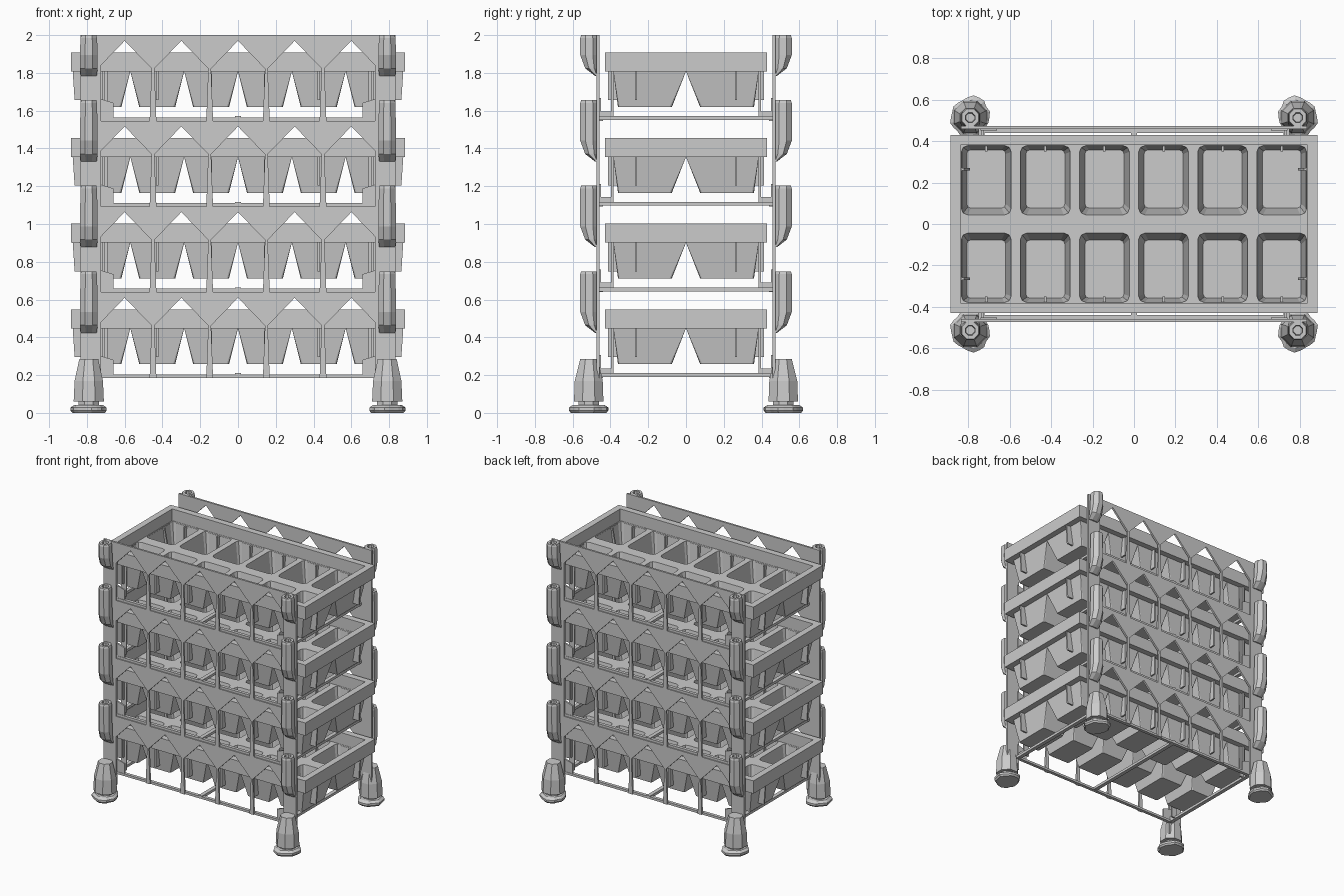
import bpy, bmesh, math, random

if "Cube" in bpy.data.objects:
    bpy.data.objects.remove(bpy.data.objects["Cube"])

random.seed(4)
LEVELS, STEP, BASE = 4, 0.4535, 0.186


def finish(name, bm, recalc=True):
    bmesh.ops.remove_doubles(bm, verts=bm.verts, dist=1e-5)
    if recalc:
        bmesh.ops.recalc_face_normals(bm, faces=bm.faces)
    me = bpy.data.meshes.new(name)
    bm.to_mesh(me)
    bm.free()
    return add(name, me)


def add(name, me, loc=(0, 0, 0), scale=(1, 1, 1)):
    ob = bpy.data.objects.new(name, me)
    ob.location, ob.scale = loc, scale
    bpy.context.collection.objects.link(ob)
    return ob


def skin(bm, rings, cap_start=False, cap_end=False):
    vs = [[bm.verts.new(p) for p in r] for r in rings]
    n = len(vs[0])
    for a, b in zip(vs, vs[1:]):
        for i in range(n):
            j = (i + 1) % n
            bm.faces.new((a[i], a[j], b[j], b[i]))
    if cap_start:
        bm.faces.new(vs[0][::-1])
    if cap_end:
        bm.faces.new(vs[-1])


def prism(bm, pts, y0, y1):
    """Outline in x/z pushed through y."""
    skin(bm, [[(x, y, z) for x, z in pts] for y in (y0, y1)], True, True)


def box(bm, x0, x1, y0, y1, z0, z1):
    prism(bm, [(x0, z0), (x1, z0), (x1, z1), (x0, z1)], y0, y1)


def rect(x0, x1, y0, y1, z, r=0.0, seg=3):
    """Rounded rectangle ring."""
    out = []
    for cx, cy, a0 in ((x1 - r, y1 - r, 0), (x0 + r, y1 - r, 90),
                       (x0 + r, y0 + r, 180), (x1 - r, y0 + r, 270)):
        for k in range(seg):
            a = math.radians(a0 + 90 * k / (seg - 1))
            out.append((cx + r * math.cos(a), cy + r * math.sin(a), z))
    return out


# Tray: raised rim and 2 x 6 tapered cups
def sym(x, y, z):
    return [(x, y, z), (-x, y, z), (-x, -y, z), (x, -y, z)]


bm = bmesh.new()
skin(bm, [sym(.83, .375, .262), sym(.885, .43, .262), sym(.885, .43, .362),
          sym(.836, .38, .362), sym(.836, .38, .265)])
for s in (-1, 1):
    for i in range(6):
        cx = (i - 2.5) * 0.285
        x0, x1 = max(cx - .1425, -.838), min(cx + .1425, .838)

        def ring(xa, xb, ya, yb, z, r):
            lo, hi = sorted((s * ya, s * yb))
            return rect(xa, xb, lo, hi, z, r)
        outer = [ring(x0, x1, 0, .385, .262, 0),
                 ring(cx - .095, cx + .095, .075, .36, .072, .012)]
        inner = [ring(x0, x1, 0, .385, .27, 0),
                 ring(cx - .12, cx + .12, .044, .378, .27, .03),
                 ring(cx - .094, cx + .094, .077, .358, .08, .02)]
        # one continuous shell: outside bottom, up, over the lip, inside floor
        skin(bm, [outer[1], outer[0], inner[0], inner[1], inner[2]], True, True)
tray = finish("tray_1", bm)

# Stiffening ribs under the rim
bm = bmesh.new()
for s in (-1, 1):
    for y in (-.265, .265):
        prism(bm, [(s * .79, .11), (s * .865, .11), (s * .875, .262), (s * .82, .262)],
              y - .006, y + .006)
    for i in range(6):
        cx = (i - 2.5) * 0.285
        box(bm, cx - .006, cx + .006, *sorted((s * .35, s * .412)), .11, .262)
ribs = finish("tray_ribs_1", bm)

for k in range(LEVELS):
    for first, label in ((tray, "tray"), (ribs, "tray_ribs")):
        if k == 0:
            first.location.z = BASE
        else:
            add(f"{label}_{k + 1}", first.data, (0, 0, BASE + k * STEP))

# Front and back frames: corner strips, zigzag bands and thin struts
for s, side in ((-1, "front"), (1, "back")):
    ya, yb = sorted((s * .458, s * .473))
    bm = bmesh.new()
    for e in (-1, 1):
        box(bm, *sorted((e * .725, e * .835)), ya, yb, .1, 2.0)
    finish(side + "_corner_strips", bm)
    for k in range(LEVELS):
        z0 = BASE + k * STEP
        top = z0 + STEP
        bm = bmesh.new()
        zig = [(-.75 + .15 * j, top - (.03 if j % 2 else .185)) for j in range(11)]
        prism(bm, [(.75, top), (-.75, top)] + zig, ya, yb)
        finish(f"{side}_zigzag_band_{k + 1}", bm)
        bm = bmesh.new()
        for x in (-.45, -.15, .15, .45):
            prism(bm, [(x - .018, z0), (x + .018, z0), (x + .007, top - .17),
                       (x - .007, top - .17)], ya, yb)
        finish(f"{side}_struts_{k + 1}", bm)

# Shelf rails and corner brackets on each level
for k in range(LEVELS):
    z0 = BASE + k * STEP
    bm = bmesh.new()
    for s in (-1, 1):
        box(bm, -.735, .735, *sorted((s * .44, s * .465)), z0, z0 + .018)
    for x in (-.735, 0, .735):
        box(bm, x - .015, x + .015, -.465, .465, z0 + .004, z0 + .024)
    finish(f"shelf_rails_{k + 1}", bm)
    bm = bmesh.new()
    for sx in (-1, 1):
        for sy in (-1, 1):
            prism(bm, [(sx * .66, z0 + .01), (sx * .74, z0 + .01),
                       (sx * .74, z0 + .12), (sx * .66, z0 + .095)],
                  *sorted((sy * .45, sy * .462)))
            box(bm, *sorted((sx * .725, sx * .735)), *sorted((sy * .385, sy * .462)),
                z0 + .01, z0 + .05)
            # thin upright supporting the tray edge
            box(bm, *sorted((sx * .69, sx * .735)), *sorted((sy * .385, sy * .397)),
                z0 + .01, z0 + .262)
    finish(f"corner_brackets_{k + 1}", bm)


# Post clips: eight-sided sleeves tapering towards the frame at the bottom
def octagon(cy, ry, rx, z, n=8):
    return [(rx * math.cos(math.pi * (2 * i + 1) / n) / math.cos(math.pi / n),
             cy + ry * math.sin(math.pi * (2 * i + 1) / n) / math.cos(math.pi / n), z)
            for i in range(n)]


def clip_mesh(name, h):
    bm = bmesh.new()
    skin(bm, [octagon(.474, .008, .042, 0), octagon(.5, .034, .047, .04),
              octagon(.513, .047, .047, .11), octagon(.513, .047, .044, h - .015),
              octagon(.513, .042, .04, h), octagon(.513, .024, .023, h),
              octagon(.513, .02, .02, h - .05)], True, True)
    return finish(name, bm)


long_clip = clip_mesh("post_clip", .325)
short_clip = clip_mesh("top_post_clip", .215)

# Foot: tapered socket, neck and ragged disc
bm = bmesh.new()
skin(bm, [octagon(.515, .078, .08, .06), octagon(.515, .074, .075, .17),
          octagon(.513, .047, .05, .285)], True, True)
skin(bm, [octagon(.515, .055, .055, .03), octagon(.515, .055, .055, .065)], True, True)
n = 22
radii = [random.uniform(.088, .108) for _ in range(n)]
skin(bm, [[(r * f * math.cos(math.tau * i / n), .515 + r * f * math.sin(math.tau * i / n), z)
           for i, r in enumerate(radii)]
          for f, z in ((.9, 0), (1, .012), (1, .028), (.8, .042))], True, True)
foot = finish("foot", bm)

# Repeat the clips and feet on all four corners
for sx, lr in ((-1, "left"), (1, "right")):
    for sy, fb in ((-1, "front"), (1, "back")):
        for k in range(LEVELS):
            src = short_clip if k == LEVELS - 1 else long_clip
            add(f"{fb}_{lr}_post_clip_{k + 1}", src.data,
                (sx * .79, 0, .424 + k * .4535), (sx, sy, 1))
        add(f"{fb}_{lr}_foot", foot.data, (sx * .79, 0, 0), (sx, sy, 1))
for ob in (long_clip, short_clip, foot):
    bpy.data.objects.remove(ob)
